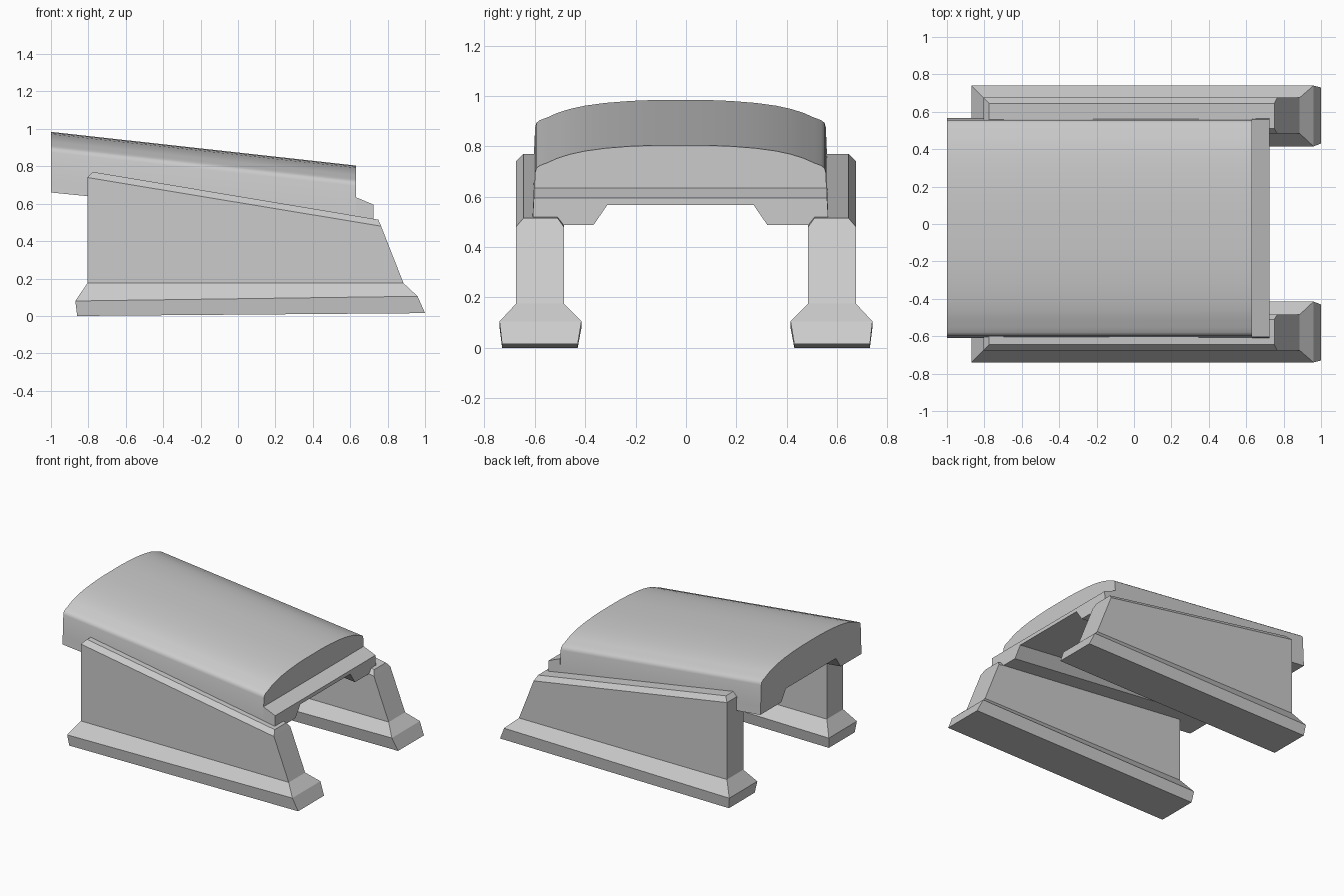
import bpy
import math

if "Cube" in bpy.data.objects:
    bpy.data.objects.remove(bpy.data.objects["Cube"])


def make_mesh(name, rings):
    """Skin a list of equal-length vertex rings and cap both ends."""
    n = len(rings[0])
    verts = [v for ring in rings for v in ring]
    faces = [(k * n + i, k * n + (i + 1) % n, (k + 1) * n + (i + 1) % n, (k + 1) * n + i)
             for k in range(len(rings) - 1) for i in range(n)]
    faces.append(tuple(reversed(range(n))))
    faces.append(tuple(range((len(rings) - 1) * n, len(rings) * n)))
    mesh = bpy.data.meshes.new(name)
    mesh.from_pydata(verts, [], faces)
    obj = bpy.data.objects.new(name, mesh)
    bpy.context.collection.objects.link(obj)
    bpy.context.view_layer.objects.active = obj
    bpy.ops.object.select_all(action='DESELECT')
    obj.select_set(True)
    bpy.ops.object.mode_set(mode='EDIT')
    bpy.ops.mesh.select_all(action='SELECT')
    bpy.ops.mesh.normals_make_consistent(inside=False)
    bpy.ops.object.mode_set(mode='OBJECT')
    return obj


# Side walls: flared plinth, sloping wall, chamfered top
# (left x, left z, right x, right z, inner y, outer y)
WALL = [
    (-0.86, 0.00, 1.00, 0.015, 0.43, 0.73),
    (-0.87, 0.08, 0.96, 0.105, 0.415, 0.74),
    (-0.805, 0.175, 0.885, 0.175, 0.485, 0.675),
    (-0.805, 0.74, 0.765, 0.48, 0.485, 0.675),
    (-0.775, 0.77, 0.75, 0.515, 0.51, 0.645),
]
for name, s in (("front_wall", -1), ("back_wall", 1)):
    make_mesh(name, [[(xl, s * yi, zl), (xr, s * yi, zr), (xr, s * yo, zr), (xl, s * yo, zl)]
                     for xl, zl, xr, zr, yi, yo in WALL])

# Arched roof: half section at the tall end, mirrored about its centre line
YC = -0.022
BOTTOM = [(0.29, 0.74), (0.345, 0.66), (0.588, 0.66)]
ARCH = [(0.584, 0.72), (0.577, 0.875), (0.572, 0.893), (0.558, 0.904),
        (0.53, 0.914), (0.49, 0.932), (0.44, 0.948), (0.38, 0.961),
        (0.30, 0.972), (0.20, 0.980), (0.10, 0.984)]


def section(x, bottom, top):
    """Mirrored cross-section; underside and top follow their own slopes."""
    half = [(y, z - 0.10 * (x + 1)) for y, z in bottom]
    half += [(y, z - 0.1104 * (x + 1)) for y, z in top]
    full = half + [(-y, z) for y, z in reversed(half)]
    return [(x, YC + y, z) for y, z in full]


roof = make_mesh("arched_roof", [section(x, BOTTOM, ARCH) for x in (-1.0, 0.63)])
bpy.ops.object.shade_smooth_by_angle(angle=math.radians(40))

# Stepped lip at the low end
def lip_ring(x, top_z):
    ring = section(x, BOTTOM, [])
    return ring[:3] + [(x, YC + 0.582, top_z), (x, YC - 0.582, top_z)] + ring[3:]


make_mesh("roof_lip", [lip_ring(0.63, 0.635), lip_ring(0.725, 0.595)])
